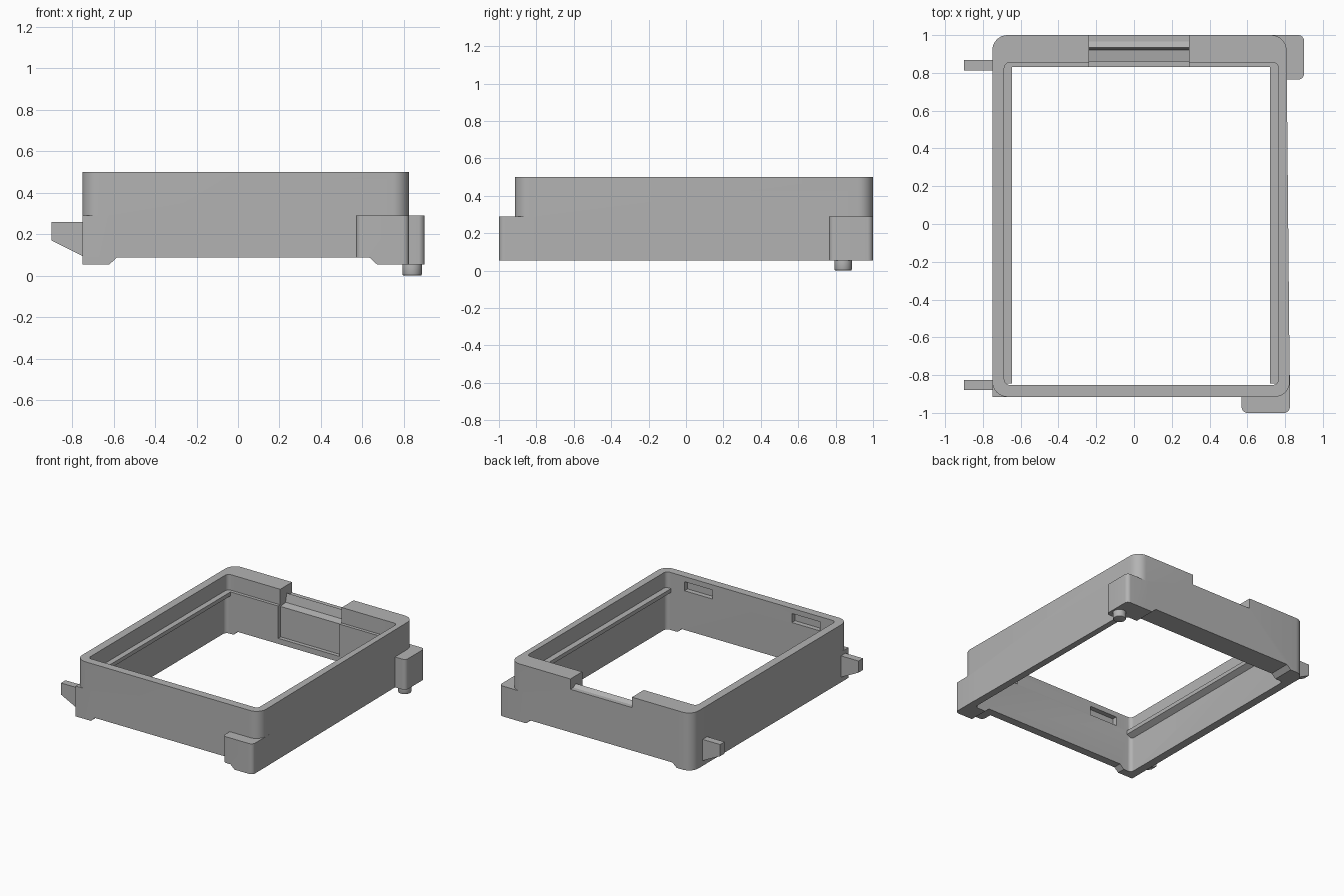
import bpy
import bmesh
from math import pi, sin, cos, radians
from mathutils import Vector

cube = bpy.data.objects.get("Cube")
if cube:
    bpy.data.objects.remove(cube, do_unlink=True)

grey = bpy.data.materials.new("plain grey")
grey.use_nodes = True
colour = (0.45, 0.45, 0.45, 1)
grey.diffuse_color = colour
grey.node_tree.nodes["Principled BSDF"].inputs["Base Color"].default_value = colour


def rounded(corners, radii, steps=8):
    """Outline with each corner replaced by an arc."""
    pts = []
    for i, (corner, r) in enumerate(zip(corners, radii)):
        p = Vector(corner)
        if not r:
            pts.append(p)
            continue
        u = (Vector(corners[i - 1]) - p).normalized()
        v = (Vector(corners[(i + 1) % len(corners)]) - p).normalized()
        centre = p + r * (u + v)
        for k in range(steps + 1):
            a = pi / 2 * k / steps
            pts.append(centre - r * (v * cos(a) + u * sin(a)))
    return pts


def rect(x0, x1, y0, y1):
    return [(x0, y0), (x1, y0), (x1, y1), (x0, y1)]


def prism(name, outline, axis, lo, hi):
    """Extrude a 2D outline along one axis."""
    place = {"x": lambda a, b, t: (t, a, b),
             "y": lambda a, b, t: (a, t, b),
             "z": lambda a, b, t: (a, b, t)}[axis]
    bm = bmesh.new()
    ends = [[bm.verts.new(place(a, b, t)) for a, b in outline] for t in (lo, hi)]
    n = len(outline)
    for end in ends:
        bm.faces.new(end)
    for i in range(n):
        j = (i + 1) % n
        bm.faces.new((ends[0][i], ends[0][j], ends[1][j], ends[1][i]))
    bmesh.ops.recalc_face_normals(bm, faces=bm.faces)
    mesh = bpy.data.meshes.new(name)
    bm.to_mesh(mesh)
    bm.free()
    mesh.materials.append(grey)
    ob = bpy.data.objects.new(name, mesh)
    bpy.context.collection.objects.link(ob)
    return ob


def select(ob):
    bpy.ops.object.select_all(action="DESELECT")
    ob.select_set(True)
    bpy.context.view_layer.objects.active = ob


def combine(target, other, operation):
    """Apply a boolean and remove the helper."""
    mod = target.modifiers.new("boolean", "BOOLEAN")
    mod.operation, mod.solver, mod.object = operation, "EXACT", other
    select(target)
    bpy.ops.object.modifier_apply(modifier=mod.name)
    bpy.data.objects.remove(other, do_unlink=True)


FOOT, STEP, TOP = 0.055, 0.29, 0.5

# Outer shell with a slightly tapered right side
shell = [(-0.75, -0.915), (0.825, -0.915), (0.807, 1.0), (-0.75, 1.0)]
frame = prism("frame", rounded(shell, [0.08] * 4), "z", FOOT, TOP)

# Lower corner blocks
blocks = [
    (rect(-0.75, -0.62, -0.915, -0.8), [0, 0, 0, 0]),
    (rect(0.57, 0.825, -1.0, -0.8), [0.03, 0.03, 0, 0]),
    (rect(0.7, 0.9, 0.765, 1.0), [0, 0.03, 0.03, 0]),
]
for corners, radii in blocks:
    combine(frame, prism("block", rounded(corners, radii), "z", FOOT, STEP), "UNION")

# Main opening, and the wider rim above the rear ledge
inner = rounded(rect(-0.687, 0.765, -0.852, 0.83), [0.03] * 4)
combine(frame, prism("opening", inner, "z", -0.1, 0.7), "DIFFERENCE")
rim = rounded(rect(-0.687, 0.765, -0.852, 0.855), [0.03] * 4)
combine(frame, prism("rim", rim, "z", 0.38, 0.7), "DIFFERENCE")

# Relief under the front and back walls, leaving chamfered feet
relief = [(-0.62, 0), (-0.62, FOOT), (-0.585, 0.087), (0.635, 0.087), (0.67, FOOT), (0.67, 0)]
combine(frame, prism("relief", relief, "y", -1.2, 1.2), "DIFFERENCE")

# Notch and recessed panel in the back wall
notch = [(1.1, 0.42), (0.965, 0.42), (0.935, 0.44), (0.92, 0.375), (0.86, 0.365),
         (0.86, 0.13), (0.7, 0.13), (0.7, 0.6), (1.1, 0.6)]
combine(frame, prism("notch", notch, "x", -0.237, 0.29), "DIFFERENCE")

# Latch slots inside the front wall
for x in (-0.55, 0.37):
    combine(frame, prism("slot", rect(x, x + 0.24, -0.89, -0.8), "z", 0.39, 0.46), "DIFFERENCE")

# Rails on the side walls
for name, wall, edge in (("right_rail", -0.69, -0.645), ("left_rail", 0.768, 0.72)):
    profile = [(wall, 0.38), (edge, 0.38), (edge, 0.35), (wall, 0.325)]
    prism(name, profile, "y", -0.845, 0.835)

# Side tabs with a sloping underside
tab = [(-0.74, 0.26), (-0.9, 0.26), (-0.9, 0.17), (-0.75, 0.095), (-0.74, 0.095)]
for name, y in (("front_tab", -0.88), ("back_tab", 0.813)):
    prism(name, tab, "y", y, y + 0.055)

# Locating peg under the rear corner block
peg = prism("locating_peg", [(0.84 + 0.047 * cos(k * pi / 16), 0.84 + 0.047 * sin(k * pi / 16))
                             for k in range(32)], "z", 0.0, 0.07)
bevel = peg.modifiers.new("bevel", "BEVEL")
bevel.width, bevel.segments, bevel.limit_method = 0.008, 2, "ANGLE"
bevel.angle_limit = radians(40)
select(peg)
bpy.ops.object.modifier_apply(modifier=bevel.name)

for ob in (frame, peg):
    select(ob)
    bpy.ops.object.shade_smooth_by_angle(angle=radians(25))
